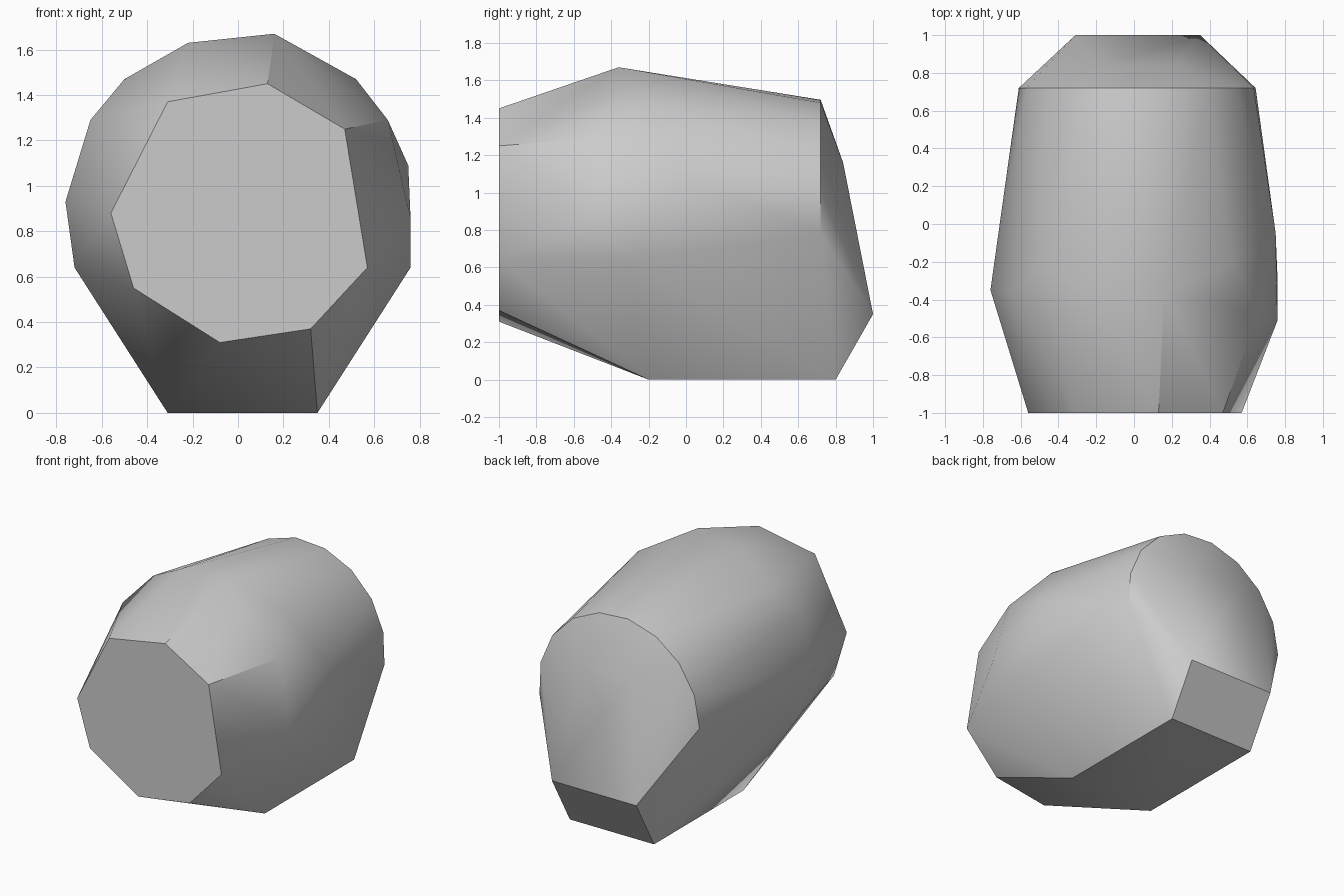
import bpy
import bmesh
from math import cos, sin, radians

cube = bpy.data.objects.get("Cube")
if cube:
    bpy.data.objects.remove(cube, do_unlink=True)

grey = bpy.data.materials.new("plain grey")
grey.use_nodes = True
colour = (0.6, 0.6, 0.6, 1)
grey.diffuse_color = colour
grey.node_tree.nodes["Principled BSDF"].inputs["Base Color"].default_value = colour

# Flat front plate outline, as x and z
front = [(-.31, 1.37), (.13, 1.45), (.47, 1.25), (.57, .64),
         (.32, .37), (-.08, .31), (-.46, .55), (-.56, .88)]
corners = [(x, -1, z) for x, z in front]

# Widest belt around the body
corners += [(-.72, -.28, .64), (-.76, -.35, .93), (-.65, -.36, 1.29),
            (-.5, -.23, 1.47), (-.22, -.34, 1.63), (.16, -.36, 1.67),
            (.52, -.21, 1.47), (.66, -.47, 1.29), (.75, -.05, 1.09),
            (.76, -.51, .86), (.76, -.29, .64)]

# Rounded rim of the back
steps = 9
for i in range(steps + 1):
    a = radians(-8 + 188 * i / steps)
    corners.append((.02 + .63 * cos(a), .72, .87 + .63 * sin(a)))

# Foot, sloping heel and the slight bulge of the back
for x in (-.31, .35):
    corners += [(x, -.2, 0), (x, .8, 0), (x, 1, .35)]
for x in (-.18, .22):
    corners.append((x, .84, 1.16))

# Faceted body skinned over its corners
bm = bmesh.new()
for co in corners:
    bm.verts.new(co)
hull = bmesh.ops.convex_hull(bm, input=bm.verts[:])
unused = {v for v in hull["geom_interior"] + hull["geom_unused"]
          if isinstance(v, bmesh.types.BMVert)}
bmesh.ops.delete(bm, geom=list(unused), context='VERTS')
bmesh.ops.dissolve_limit(bm, angle_limit=radians(1), verts=bm.verts[:], edges=bm.edges[:])
bmesh.ops.recalc_face_normals(bm, faces=bm.faces[:])

mesh = bpy.data.meshes.new("faceted_body")
bm.to_mesh(mesh)
bm.free()
mesh.materials.append(grey)
body = bpy.data.objects.new("faceted_body", mesh)
bpy.context.collection.objects.link(body)
bpy.ops.object.select_all(action='DESELECT')
body.select_set(True)
bpy.context.view_layer.objects.active = body
bpy.ops.object.shade_smooth_by_angle(angle=radians(32))
